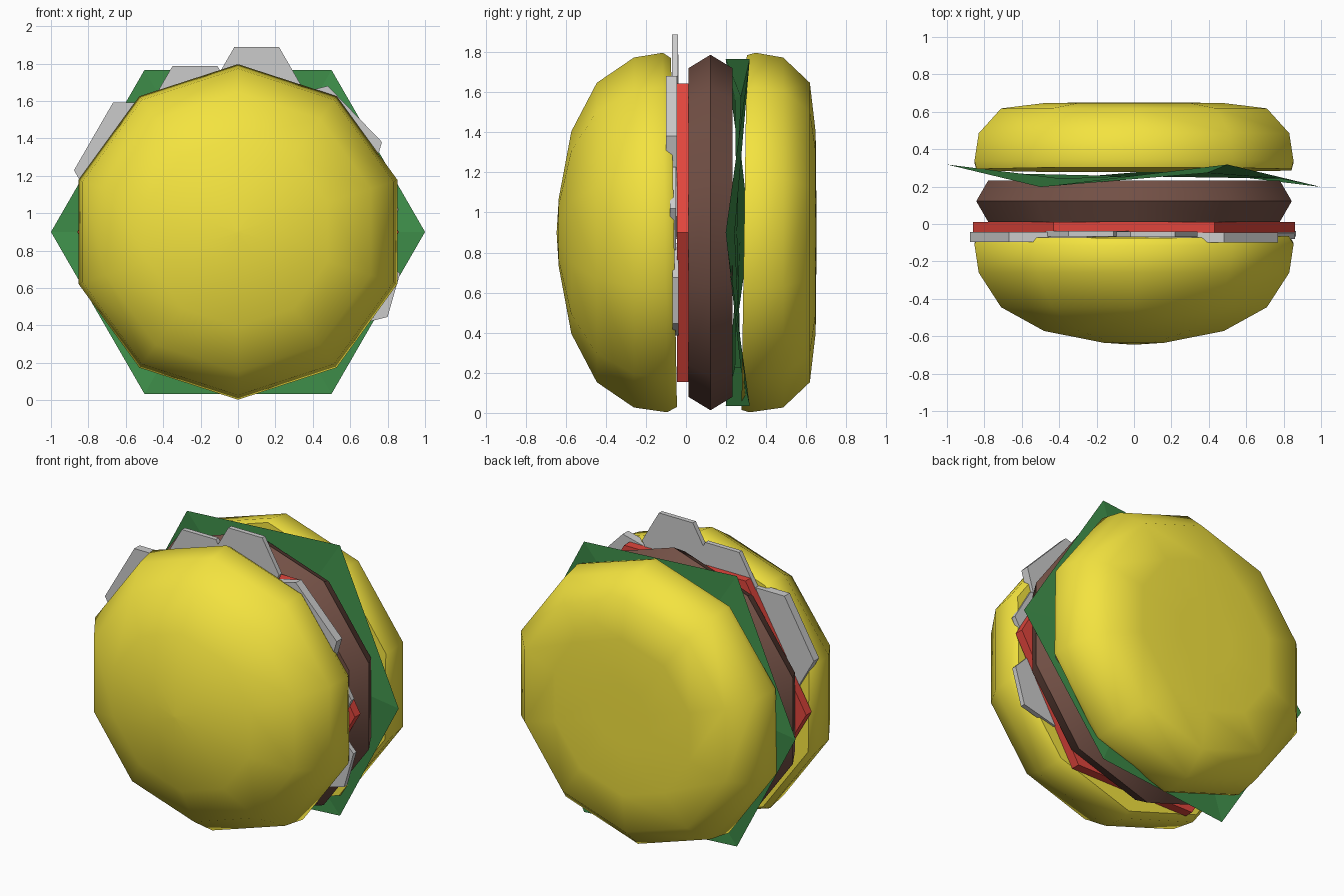
import bpy, bmesh
from math import cos, sin, pi, radians

if "Cube" in bpy.data.objects:
    bpy.data.objects.remove(bpy.data.objects["Cube"])

CZ = 0.9  # height of the stack's axis, which runs along y


def material(name, rgb):
    m = bpy.data.materials.new(name)
    m.diffuse_color = (*rgb, 1)
    m.use_nodes = True
    m.node_tree.nodes["Principled BSDF"].inputs["Base Color"].default_value = m.diffuse_color
    return m


YELLOW = material("bun_yellow", (0.90, 0.77, 0.05))
BROWN = material("meat_brown", (0.17, 0.08, 0.06))
RED = material("tomato_red", (0.75, 0.06, 0.045))
GREEN = material("leaf_green", (0.05, 0.28, 0.07))


def lathe(name, profile, sides, mat=None, centre=(0, CZ), turn=0, smooth=None):
    """Spin (radius, y, tilt) rings around y; tilt leans a ring with height."""
    bm = bmesh.new()
    rings = []
    for r, y, tilt in profile:
        ring = []
        for i in range(sides):
            a = turn + 2 * pi * i / sides
            ring.append(bm.verts.new((centre[0] + r * cos(a),
                                      y + tilt * r * sin(a),
                                      centre[1] + r * sin(a))))
        rings.append(ring)
    for a, b in zip(rings, rings[1:]):
        for i in range(sides):
            j = (i + 1) % sides
            bm.faces.new((a[i], a[j], b[j], b[i]))
    bm.faces.new(rings[0])
    bm.faces.new(rings[-1])
    return finish(name, bm, mat, smooth)


def finish(name, bm, mat, smooth=None):
    bmesh.ops.recalc_face_normals(bm, faces=bm.faces)
    me = bpy.data.meshes.new(name)
    bm.to_mesh(me)
    bm.free()
    ob = bpy.data.objects.new(name, me)
    bpy.context.collection.objects.link(ob)
    if mat:
        me.materials.append(mat)
    if smooth:
        bpy.ops.object.select_all(action='DESELECT')
        ob.select_set(True)
        bpy.context.view_layer.objects.active = ob
        bpy.ops.object.shade_smooth_by_angle(angle=radians(smooth))
    return ob


# Domed bun half at the front
lathe("top_bun", [(0.87, -0.06, -0.017), (0.897, -0.105, -0.012), (0.873, -0.26, 0),
                  (0.747, -0.445, 0), (0.505, -0.572, 0), (0.17, -0.635, 0),
                  (0.01, -0.645, 0)], 10, YELLOW, turn=pi / 2, smooth=42)

# Flatter bun half at the back
lathe("bottom_bun", [(0.885, 0.29, 0.015), (0.897, 0.332, 0.017), (0.873, 0.485, 0),
                     (0.747, 0.618, 0), (0.5, 0.647, 0), (0.2, 0.65, 0)],
      10, YELLOW, turn=pi / 2, smooth=42)

# Meat patty
lathe("patty", [(0.82, 0.012, 0), (0.887, 0.122, 0), (0.82, 0.232, 0)],
      10, BROWN, turn=pi / 2, smooth=42)

# Tomato slice
lathe("tomato", [(0.86, -0.045, 0), (0.86, 0.012, 0)], 6, RED)

# Onion pieces: hexagonal chips (x, z, radius, turn, front y, back y)
chips = [(0.10, 1.68, 0.24, 0, -0.07, -0.04),
         (-0.23, 1.58, 0.24, 0, -0.068, -0.038),
         (-0.46, 1.23, 0.417, 0, -0.095, -0.042),
         (0.365, 1.28, 0.417, 14, -0.10, -0.045),
         (0.62, 1.02, 0.24, 0, -0.08, -0.05),
         (0.633, 0.618, 0.24, 14, -0.068, -0.037)]
for n, (x, z, r, turn, y0, y1) in enumerate(chips, 1):
    lathe(f"onion_{n}", [(r, y0, 0), (r, y1, 0)], 6, None, (x, z), radians(turn))

# Lettuce leaf: thin hexagon sheet with alternately raised corners
bm = bmesh.new()
hub = bm.verts.new((0, 0.255, CZ))
rims = []
for scale, swing in ((0.78, 0.015), (1.0, 0.06)):
    rims.append([bm.verts.new((scale * cos(i * pi / 3),
                               0.258 + (swing if i % 2 else -swing),
                               CZ + scale * sin(i * pi / 3))) for i in range(6)])
inner, outer = rims
for i in range(6):
    j = (i + 1) % 6
    bm.faces.new((hub, inner[i], inner[j]))
    bm.faces.new((inner[i], outer[i], outer[j], inner[j]))
finish("lettuce", bm, GREEN)
